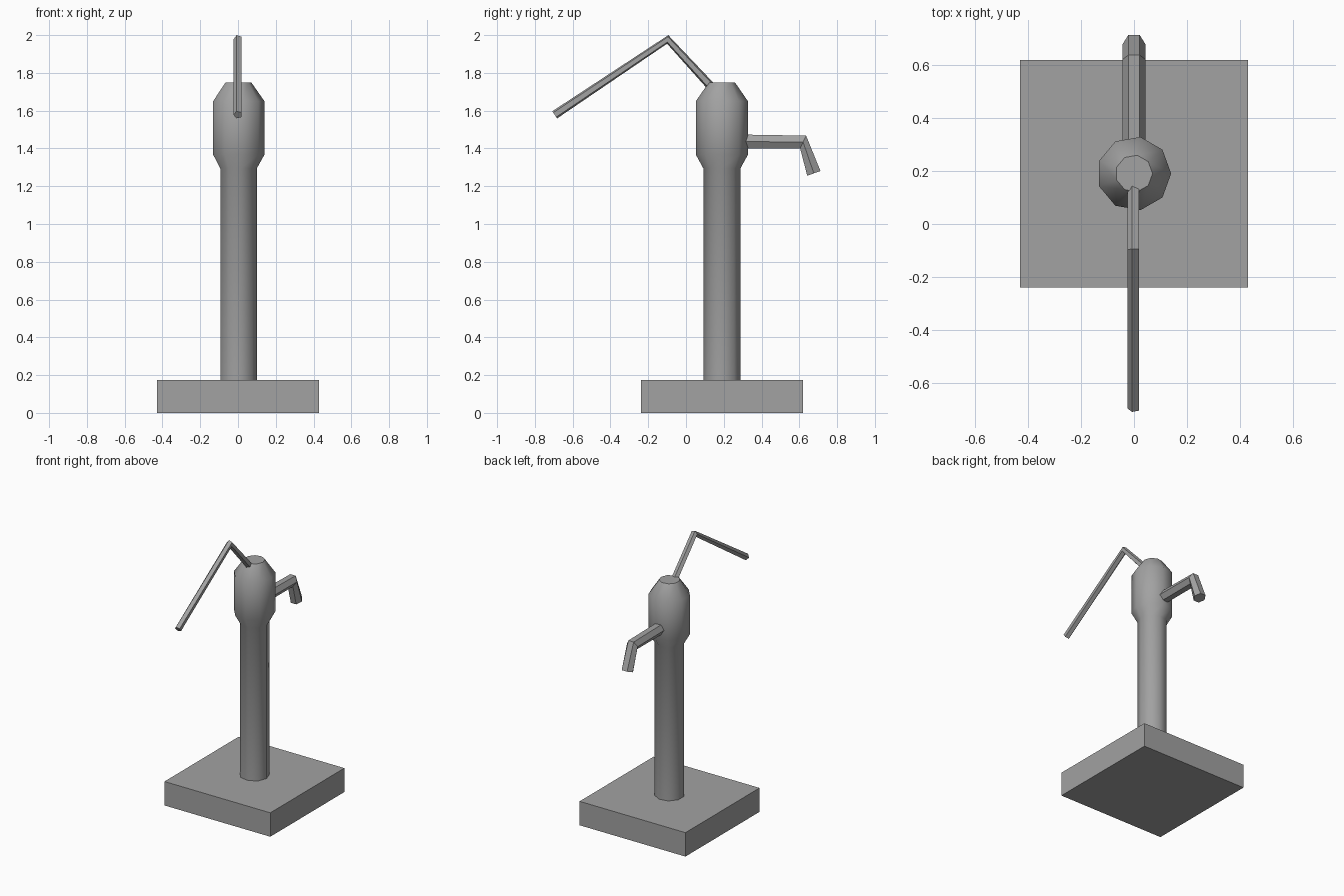
import bpy
import bmesh
from math import radians, cos, sin, tau
from mathutils import Vector

cube = bpy.data.objects.get("Cube")
if cube:
    bpy.data.objects.remove(cube, do_unlink=True)

metal = bpy.data.materials.new("grey_metal")
metal.use_nodes = True
GREY = (0.36, 0.36, 0.36, 1)
metal.diffuse_color = GREY
metal.node_tree.nodes["Principled BSDF"].inputs["Base Color"].default_value = GREY

AXIS_Y = 0.19


def loft(name, rings, smooth_angle=None):
    """Skin a list of equal-sized rings of points and cap both ends."""
    bm = bmesh.new()
    loops = [[bm.verts.new(p) for p in ring] for ring in rings]
    n = len(loops[0])
    for a, b in zip(loops, loops[1:]):
        for i in range(n):
            j = (i + 1) % n
            bm.faces.new((a[i], a[j], b[j], b[i]))
    bm.faces.new(loops[0][::-1])
    bm.faces.new(loops[-1])
    bmesh.ops.recalc_face_normals(bm, faces=bm.faces)
    mesh = bpy.data.meshes.new(name)
    bm.to_mesh(mesh)
    bm.free()
    mesh.materials.append(metal)
    obj = bpy.data.objects.new(name, mesh)
    bpy.context.collection.objects.link(obj)
    if smooth_angle:
        bpy.ops.object.select_all(action='DESELECT')
        obj.select_set(True)
        bpy.context.view_layer.objects.active = obj
        bpy.ops.object.shade_smooth_by_angle(angle=radians(smooth_angle))
    return obj


def ring(y, z, radius, sides, tilt=0, start=0):
    """Polygon around (0, y, z); tilt leans its upright axis from +z to +y."""
    up = Vector((0, sin(radians(tilt)), cos(radians(tilt))))
    points = []
    for i in range(sides):
        a = start + tau * i / sides
        points.append(Vector((radius * cos(a), y, z)) + up * radius * sin(a))
    return points


# Square base slab
bpy.ops.mesh.primitive_cube_add(size=1, location=(0, AXIS_Y, 0.0875))
base = bpy.context.object
base.name = "base"
base.scale = (0.857, 0.857, 0.175)
base.data.materials.append(metal)

# Column with swollen pump head
profile = [(0.1, 0.17), (0.1, 1.295), (0.14, 1.367), (0.14, 1.65), (0.07, 1.75)]
loft("pump_column", [ring(AXIS_Y, z, r, 9, tilt=90) for r, z in profile], 45)

# Spout, bent down at the end
spout_path = [(0.25, 1.437, 0), (0.62, 1.434, 25), (0.677, 1.268, 71)]
loft("spout", [ring(y, z, 0.043, 6, t) for y, z, t in spout_path])

# Cranked pump handle
handle_path = [(0.14, 1.72, 47), (-0.097, 1.977, 8), (-0.695, 1.578, -34)]
loft("pump_handle", [ring(y, z, 0.024, 5, t, tau / 2) for y, z, t in handle_path])
